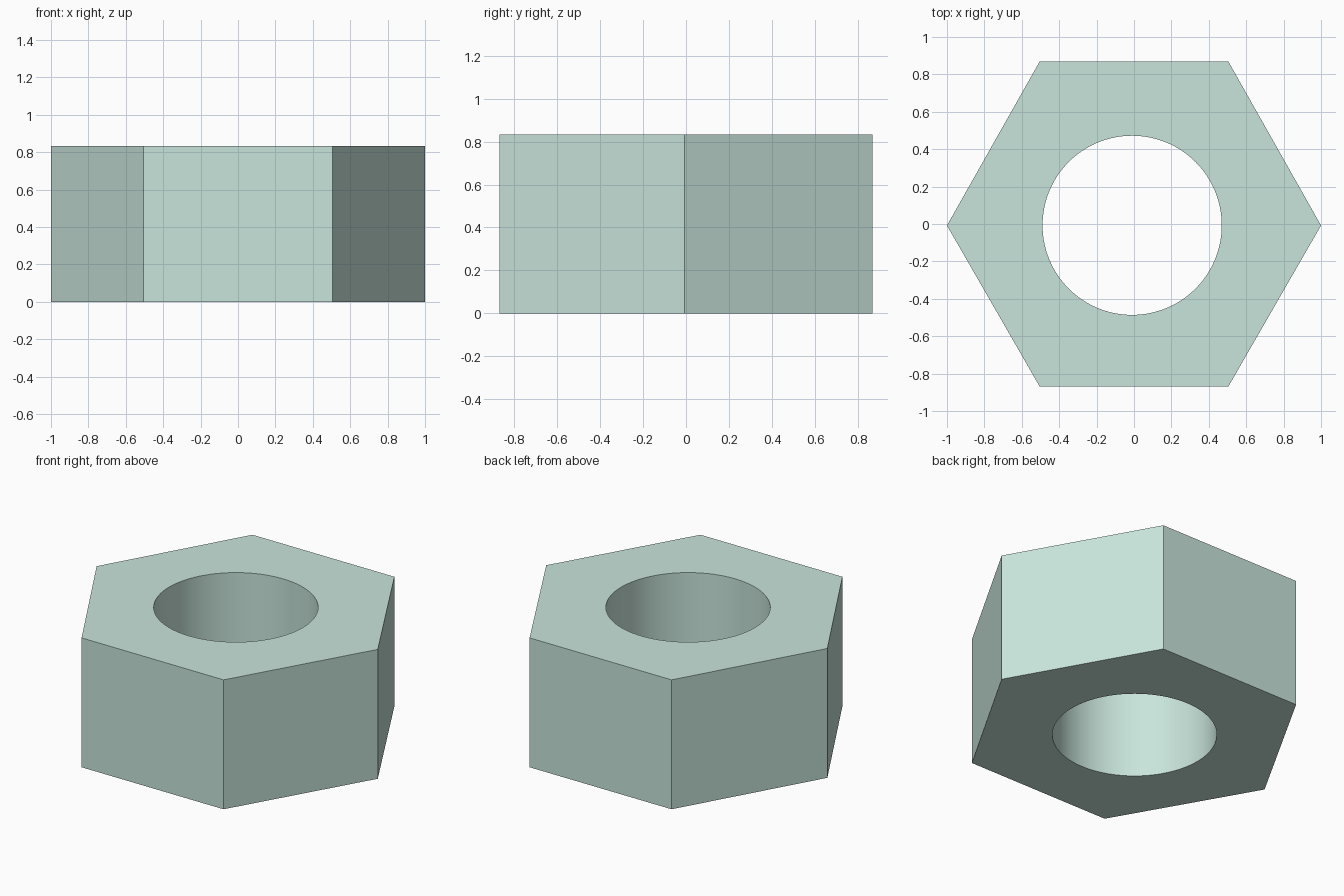
import bpy
import bmesh

if "Cube" in bpy.data.objects:
    bpy.data.objects.remove(bpy.data.objects["Cube"])

HEIGHT = 0.832


def prism(name, outline):
    """Closed upright prism from a 2D outline, standing on z = 0."""
    bm = bmesh.new()
    base = bm.faces.new([bm.verts.new((x, y, 0)) for x, y in outline])
    top = bmesh.ops.extrude_face_region(bm, geom=[base])["geom"]
    bmesh.ops.translate(bm, vec=(0, 0, HEIGHT),
                        verts=[v for v in top if isinstance(v, bmesh.types.BMVert)])
    bmesh.ops.recalc_face_normals(bm, faces=bm.faces)
    mesh = bpy.data.meshes.new(name)
    bm.to_mesh(mesh)
    bm.free()
    obj = bpy.data.objects.new(name, mesh)
    bpy.context.collection.objects.link(obj)
    return obj


# Hexagonal body
nut = prism("hex_nut", [(1, -0.008), (0.505, 0.868), (-0.505, 0.868),
                        (-1, -0.008), (-0.505, -0.868), (0.505, -0.868)])

# Round through-hole, very slightly off centre
bpy.ops.mesh.primitive_cylinder_add(vertices=128, radius=0.479, depth=2,
                                    location=(-0.01, -0.007, HEIGHT / 2))
cutter = bpy.context.object
cutter.name = "hole_cutter"
cutter.hide_render = True

bore = nut.modifiers.new("bore", "BOOLEAN")
bore.operation = "DIFFERENCE"
bore.solver = "EXACT"
bore.object = cutter

bpy.ops.object.select_all(action="DESELECT")
nut.select_set(True)
bpy.context.view_layer.objects.active = nut
bpy.ops.object.modifier_apply(modifier=bore.name)
bpy.data.objects.remove(cutter)

# Smooth bore, crisp hexagon edges
bpy.ops.object.shade_smooth_by_angle(angle=0.5)

# Pale mint colour
mint = bpy.data.materials.new("pale_mint")
mint.diffuse_color = (0.58, 0.78, 0.71, 1)
mint.use_nodes = True
mint.node_tree.nodes["Principled BSDF"].inputs["Base Color"].default_value = mint.diffuse_color
nut.data.materials.clear()
nut.data.materials.append(mint)
